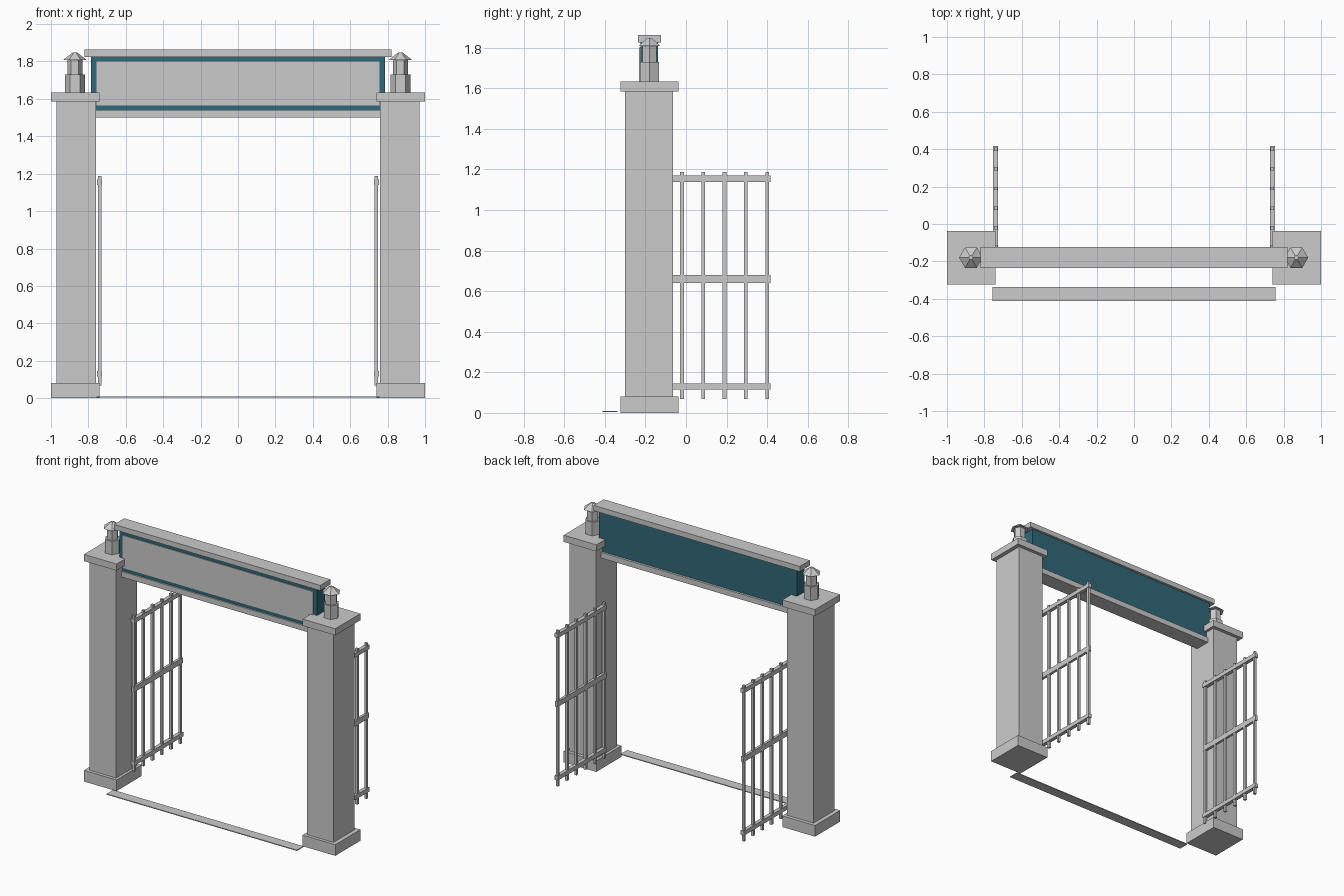
import bpy, math

if "Cube" in bpy.data.objects:
    bpy.data.objects.remove(bpy.data.objects["Cube"])

teal = bpy.data.materials.new("teal")
teal.diffuse_color = (0.03, 0.14, 0.19, 1)
teal.use_nodes = True
teal.node_tree.nodes["Principled BSDF"].inputs["Base Color"].default_value = teal.diffuse_color


def box(name, x0, x1, y0, y1, z0, z1, mat=None):
    v = [(x, y, z) for x in (x0, x1) for y in (y0, y1) for z in (z0, z1)]
    f = [(0, 1, 3, 2), (4, 6, 7, 5), (0, 4, 5, 1), (2, 3, 7, 6), (0, 2, 6, 4), (1, 5, 7, 3)]
    me = bpy.data.meshes.new(name)
    me.from_pydata(v, [], f)
    ob = bpy.data.objects.new(name, me)
    bpy.context.collection.objects.link(ob)
    if mat:
        me.materials.append(mat)
    return ob


def mirror_box(name, x0, x1, *rest):
    box(name + "_right", x0, x1, *rest)
    box(name + "_left", -x1, -x0, *rest)


def hexagon(name, x, r0, r1, z0, z1):
    bpy.ops.mesh.primitive_cone_add(vertices=6, radius1=r0, radius2=r1, depth=z1 - z0,
                                    location=(x, -0.18, (z0 + z1) / 2),
                                    rotation=(0, 0, math.pi / 6))
    bpy.context.object.name = name


# Pillars with base and cap
mirror_box("pillar", 0.76, 0.97, -0.30, -0.063, 0.08, 1.585)
mirror_box("pillar_base", 0.74, 1.0, -0.323, -0.038, 0, 0.08)
mirror_box("pillar_cap", 0.74, 1.0, -0.323, -0.038, 1.585, 1.633)

# Hexagonal lanterns on the pillars
for side, x in (("left", -0.872), ("right", 0.868)):
    hexagon("lantern_foot_" + side, x, 0.053, 0.053, 1.633, 1.73)
    hexagon("lantern_body_" + side, x, 0.040, 0.040, 1.73, 1.81)
    hexagon("lantern_roof_" + side, x, 0.063, 0.012, 1.808, 1.848)

# Sign board with front plate and beams
box("sign_board", -0.787, 0.787, -0.225, -0.138, 1.54, 1.825, teal)
box("sign_plate", -0.757, 0.757, -0.231, -0.223, 1.565, 1.80)
box("top_beam", -0.82, 0.82, -0.236, -0.122, 1.825, 1.863)
box("lower_beam", -0.79, 0.79, -0.236, -0.122, 1.50, 1.54)

# Open gate leaves
for name, z0, z1, h in (("top", 1.139, 1.169, 0.0135), ("middle", 0.641, 0.68, 0.0095),
                        ("bottom", 0.115, 0.145, 0.0135)):
    mirror_box("gate_rail_" + name, 0.74 - h, 0.74 + h, -0.14, 0.417, z0, z1)
for i in range(6):
    y = -0.125 + i * 0.105
    mirror_box(f"gate_bar_{i}", 0.731, 0.749, y - 0.009, y + 0.009, 0.068, 1.187)

# Ground strip in front of the opening
box("threshold_strip", -0.757, 0.757, -0.412, -0.338, 0.004, 0.01)
